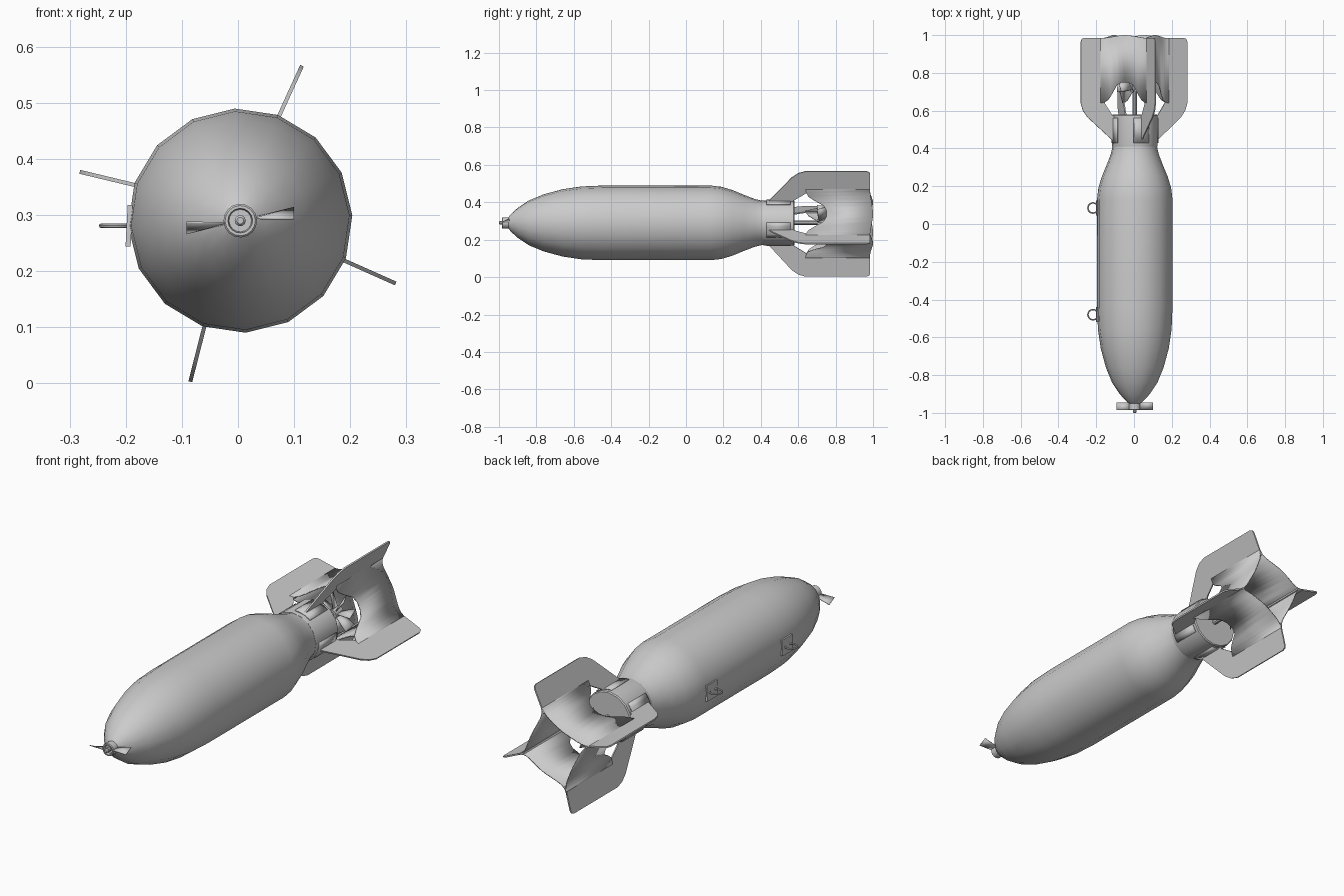
import bpy, bmesh
from math import sin, cos, pi, radians
from mathutils import Vector

if "Cube" in bpy.data.objects:
    bpy.data.objects.remove(bpy.data.objects["Cube"])

CX, CZ = 0.004, 0.29      # long axis runs along y through this point


def finish(name, verts, faces, smooth=35, thick=0):
    me = bpy.data.meshes.new(name)
    me.from_pydata([tuple(v) for v in verts], [], faces)
    bm = bmesh.new()
    bm.from_mesh(me)
    bmesh.ops.recalc_face_normals(bm, faces=bm.faces)
    bm.to_mesh(me)
    bm.free()
    ob = bpy.data.objects.new(name, me)
    bpy.context.collection.objects.link(ob)
    if thick:
        mod = ob.modifiers.new("thickness", 'SOLIDIFY')
        mod.thickness = thick
        mod.offset = 0
    bpy.ops.object.select_all(action='DESELECT')
    ob.select_set(True)
    bpy.context.view_layer.objects.active = ob
    bpy.ops.object.shade_smooth_by_angle(angle=radians(smooth))
    return ob


def lathe(name, profile, n=16, turn=2.8, smooth=35):
    """Revolve (y, radius) points about the long axis, with capped ends."""
    verts, faces = [], []
    for y, r in profile:
        for k in range(n):
            a = radians(turn) + 2 * pi * k / n
            verts.append((CX + r * cos(a), y, CZ + r * sin(a)))
    for i in range(len(profile) - 1):
        for k in range(n):
            m = (k + 1) % n
            faces.append((i*n + k, i*n + m, (i+1)*n + m, (i+1)*n + k))
    faces += [tuple(range(n)), tuple(range(len(verts) - n, len(verts)))]
    return finish(name, verts, faces, smooth)


def strip(name, a, b, thick):
    """Sheet between two point rows."""
    n = len(a)
    faces = [(i, i + 1, n + i + 1, n + i) for i in range(n - 1)]
    return finish(name, list(a) + list(b), faces, 40, thick)


# Body and tail sleeve
lathe("body", [(-.95, .03), (-.935, .048), (-.90, .08), (-.84, .12), (-.76, .153),
               (-.66, .18), (-.56, .195), (-.44, .2), (.13, .2), (.19, .193),
               (.25, .175), (.31, .15), (.37, .127), (.41, .118), (.44, .115)], smooth=40)
lathe("tail_sleeve", [(.41, .119), (.42, .121), (.575, .121), (.58, .117)])

# Nose fuze: collar, hub and two twisted blades
lathe("nose_collar", [(-.94, .03), (-.982, .03), (-.985, .027), (-.985, .022), (-.972, .02)])
lathe("nose_hub", [(-.96, .01), (-.995, .01), (-1.0, .006)], 10)
for s, nm in ((-1, "left"), (1, "right")):
    root = [Vector((CX + s * .028, y, CZ + s * z)) for y, z in ((-.985, .004), (-.945, .006))]
    tip = [Vector((CX + s * .096, y, CZ + s * z)) for y, z in ((-.985, .003), (-.945, .023))]
    strip("nose_blade_" + nm, root, tip, .003)

# Tail fuze: shaft, hub and radial vanes
lathe("tail_shaft", [(.57, .012), (.76, .012)], 10)
lathe("tail_hub", [(.70, .022), (.755, .022), (.765, .012)], 12)
for k in range(8):
    a = 2 * pi * k / 8 + .2

    def vane(r, y, da):
        return Vector((CX + r * cos(a + da), y, CZ + r * sin(a + da)))
    strip("tail_vane_%d" % k, [vane(.02, .71, -.1), vane(.02, .75, .1)],
          [vane(.095, .70, -.13), vane(.095, .75, .13)], .003)

# Tail fins: (tip x, tip z, outward angle)
FINS = [(.114, .566, 65.5), (-.282, .377, 166.5), (-.085, .003, 255.7), (.281, .178, 336)]
OUTLINE = [(.43, .187), (.45, .165), (.565, .037), (.60, .012), (.64, 0), (.965, 0),
           (.98, .006), (.985, .02), (.985, .13), (.64, .13), (.575, .172), (.575, .187)]


def on_fin(f, d, y):
    """Point d inwards from the tip edge."""
    a = radians(f[2])
    return Vector((f[0] - d * cos(a), y, f[1] - d * sin(a)))


for i, f in enumerate(FINS):
    a = radians(f[2])
    nrm = Vector((-sin(a), 0, cos(a))) * .0035
    pts = [on_fin(f, d, y) for y, d in OUTLINE]
    n = len(pts)
    faces = [tuple(range(n)), tuple(range(n, 2 * n))]
    faces += [(k, (k + 1) % n, n + (k + 1) % n, n + k) for k in range(n)]
    finish("fin_%d" % i, [p + nrm for p in pts] + [p - nrm for p in pts], faces)

    # Curved tab fixing the leg to the sleeve
    base = on_fin(f, .18, 0) - Vector((CX, 0, CZ))
    mid = Vector((1, 0)).angle_signed(Vector((base.x, base.z)))
    arc = [-mid + radians(t) for t in (-20, -10, 0, 10, 20)]
    strip("fin_tab_%d" % i, *[[Vector((CX + .122 * cos(t), y, CZ + .122 * sin(t)))
                               for t in arc] for y in (.43, .56)], .005)

    # Box panel joining this fin to the next, with rounded bends at both ends
    g = FINS[(i + 1) % 4]
    c0, c1 = on_fin(f, .13, 0), on_fin(g, .13, 0)

    def bend(h, c, other):
        p, q = on_fin(h, .095, 0), c.lerp(other, .16)
        return [p.lerp(c, t).lerp(c.lerp(q, t), t) for t in (0, .25, .5, .75, 1)]
    row = bend(f, c0, c1)
    row += [c0.lerp(c1, t) for t in (.3, .42, .5, .58, .7)]
    row += bend(g, c1, c0)[::-1]
    m = len(row) - 1
    front, rear = [], []
    for k, p in enumerate(row):
        u = min(k, m - k)                       # steps from the nearer end
        fy = (.64, .64, .645, .655, .68, .735, .75, .75)[u]
        ry = (.985, .985, .985, .987, .99, .995, .999, 1.0)[u]
        front.append(p + Vector((0, fy, 0)))
        rear.append(p + Vector((0, ry, 0)))
    strip("box_panel_%d" % i, front, rear, .005)

# Suspension lugs on the left side: pad and ring
for i, y0 in enumerate((.085, -.48)):
    bpy.ops.mesh.primitive_cube_add(size=1, location=(-.194, y0, .281), rotation=(0, radians(3), 0))
    pad = bpy.context.object
    pad.name = "lug_pad_%d" % i
    pad.scale = (.009, .08, .074)
    bpy.ops.mesh.primitive_torus_add(location=(-.217, y0, .281), major_radius=.027,
                                     minor_radius=.004, major_segments=20, minor_segments=8)
    ring = bpy.context.object
    ring.name = "lug_ring_%d" % i
    bpy.ops.object.shade_smooth_by_angle(angle=radians(40))
